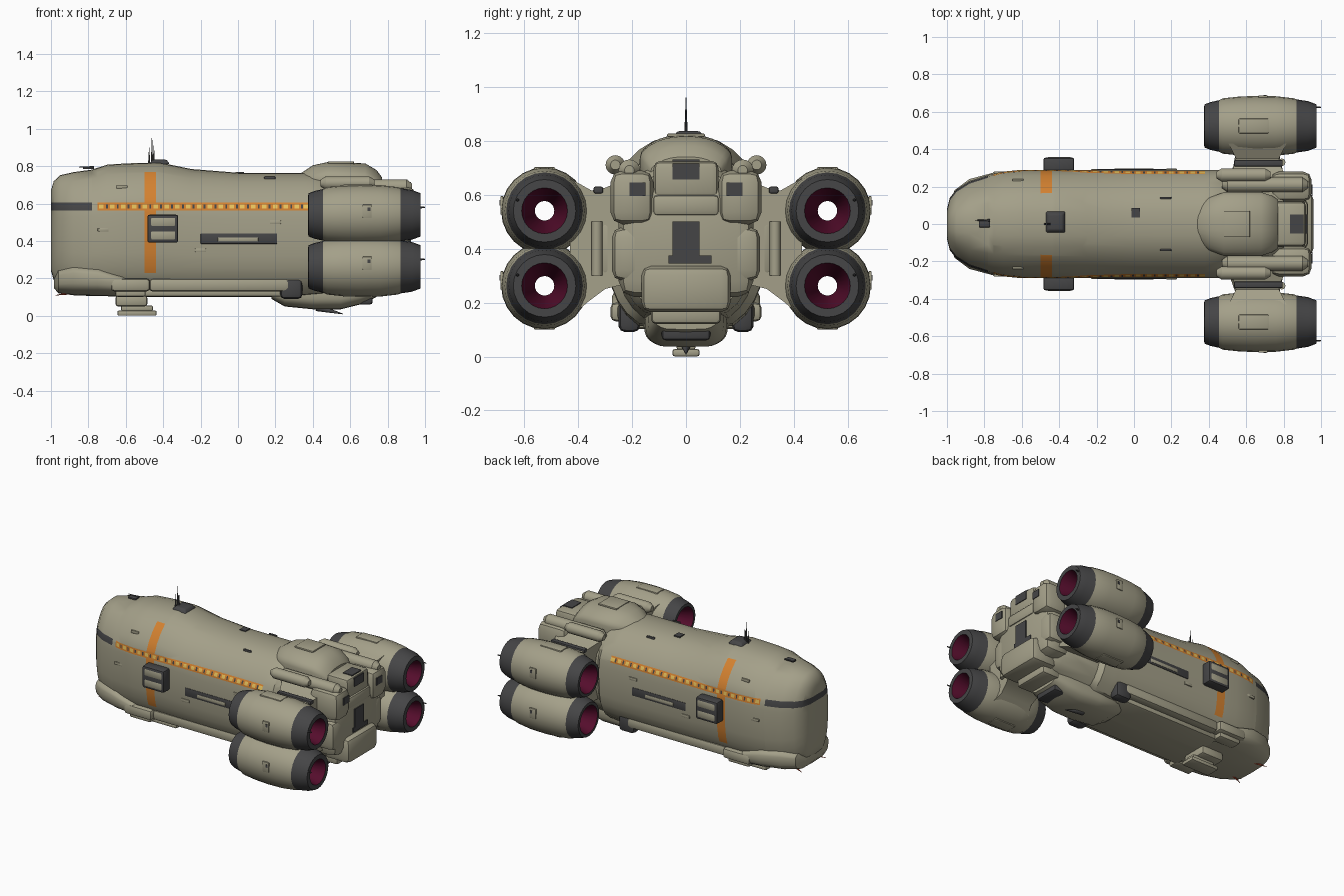
import bpy, bmesh, math
from mathutils import Vector
from mathutils.bvhtree import BVHTree

if "Cube" in bpy.data.objects:
    bpy.data.objects.remove(bpy.data.objects["Cube"])

def material(name, rgb):
    m = bpy.data.materials.new(name)
    m.use_nodes = True
    m.diffuse_color = (*rgb, 1)
    m.node_tree.nodes["Principled BSDF"].inputs["Base Color"].default_value = (*rgb, 1)
    return m

HULL = material("khaki hull", (0.37, 0.35, 0.25))
DARK = material("dark grey metal", (0.06, 0.06, 0.062))
ORANGE = material("orange paint", (0.65, 0.22, 0.03))
GLOW = material("dark magenta", (0.09, 0.004, 0.025))
LAMP = material("yellow lamp", (0.9, 0.6, 0.12))
RUST = material("rust red", (0.4, 0.05, 0.02))
parts = []

def finish(name, bm, *mats):
    bmesh.ops.recalc_face_normals(bm, faces=bm.faces)
    me = bpy.data.meshes.new(name)
    bm.to_mesh(me)
    bm.free()
    for m in mats:
        me.materials.append(m)
    ob = bpy.data.objects.new(name, me)
    bpy.context.collection.objects.link(ob)
    parts.append(ob)

def skin(bm, rings, closed=False):
    rows = [[bm.verts.new(p) for p in r] for r in rings]
    for a, b in zip(rows, rows[1:] + (rows[:1] if closed else [])):
        for i in range(len(a)):
            j = (i + 1) % len(a)
            bm.faces.new((a[i], a[j], b[j], b[i]))
    if not closed:
        bm.faces.new(rows[0])
        bm.faces.new(rows[-1][::-1])

# Half cross-section shared by all body lofts: fraction of width, fraction of height
HALF = [(0, 1), (.22, .995), (.42, .97), (.6, .925), (.76, .86), (.89, .785), (.97, .715), (1, .63),
        (1, .46), (.985, .33), (.945, .23), (.87, .15), (.76, .08), (.6, .02), (0, 0)]
RING = HALF + [(-u, v) for u, v in HALF[-2:0:-1]]

def loft(sections):
    bm = bmesh.new()
    skin(bm, [[(x, w * u, b + (t - b) * v) for u, v in RING] for x, w, b, t in sections])
    return bm

def box(name, centre, size, mat, bevel=0.0, both=False, taper=1.0):
    for s in ((-1, 1) if both else (1,)):
        bm = bmesh.new()
        bmesh.ops.create_cube(bm, size=1)
        for v in bm.verts:
            k = taper if v.co.z > 0 else 1
            v.co = (v.co.x * size[0] * k, v.co.y * size[1] * k, v.co.z * size[2])
        if bevel:
            bmesh.ops.bevel(bm, geom=bm.edges[:], offset=bevel, segments=2, profile=.5, affect='EDGES')
        bmesh.ops.translate(bm, verts=bm.verts, vec=(centre[0], s * centre[1], centre[2]))
        finish(name, bm, mat)

def rod(name, a, b, r1, r2, mat, both=False, sides=12):
    for s in ((-1, 1) if both else (1,)):
        p, q = Vector((a[0], s * a[1], a[2])), Vector((b[0], s * b[1], b[2]))
        bm = bmesh.new()
        bmesh.ops.create_cone(bm, cap_ends=True, segments=sides, radius1=r1, radius2=r2, depth=(q - p).length)
        bm.transform((q - p).to_track_quat('Z', 'Y').to_matrix().to_4x4())
        bmesh.ops.translate(bm, verts=bm.verts, vec=(p + q) / 2)
        finish(name, bm, mat)

def cut(bm, faces, co, no):
    geom = {g for f in faces for g in (f, *f.edges, *f.verts)}
    bmesh.ops.bisect_plane(bm, geom=list(geom), plane_co=co, plane_no=no)

# Main hull, sliced so that stripes, lamps and visor are painted faces
bm = loft([(-1, .08, .24, .67), (-.985, .14, .19, .72), (-.95, .185, .15, .752), (-.88, .23, .125, .768),
           (-.78, .262, .11, .782), (-.7, .28, .105, .808), (-.6, .29, .1, .815), (-.42, .29, .1, .82),
           (-.25, .29, .1, .785), (0, .29, .1, .765), (.35, .29, .1, .765), (.46, .29, .11, .76),
           (.49, .26, .13, .75), (.75, .25, .15, .73), (.8, .22, .17, .7)])
LOW, HIGH, STEP = .564, .605, .058
for x in (-.78, -.75, -.5, -.438, .38):
    cut(bm, bm.faces, (x, 0, 0), (1, 0, 0))
for z in (.23, LOW, HIGH, .77):
    cut(bm, bm.faces, (0, 0, z), (0, 0, 1))

def stripe_faces():
    return [f for f in bm.faces if LOW < f.calc_center_median().z < HIGH and -.75 < f.calc_center_median().x < .38]

for z in (.574, .596):
    cut(bm, stripe_faces(), (0, 0, z), (0, 0, 1))
for i in range(19):
    for d in (-.012, .012, .024, .034):
        cut(bm, stripe_faces(), (-.73 + i * STEP + d, 0, 0), (1, 0, 0))
stripe = set(stripe_faces())
for f in bm.faces:
    c = f.calc_center_median()
    if f in stripe:
        f.material_index = 2
        along = (c.x + .73 + .012) % STEP
        if .574 < c.z < .596 and along < .024:
            f.material_index = 3
        elif .574 < c.z < .596 and .036 < along < .046:
            f.material_index = 1
    elif LOW < c.z < HIGH and c.x < -.78:
        f.material_index = 1
    elif -.5 < c.x < -.438 and .23 < c.z < .77:
        f.material_index = 2
tree = BVHTree.FromBMesh(bm)
finish("main_hull", bm, HULL, DARK, ORANGE, LAMP)

def side_y(x, z):
    return tree.ray_cast(Vector((x, 2, z)), Vector((0, -1, 0)))[0].y

# Dorsal hump and fairing at the stern
finish("stern_hump", loft([(.34, .1, .6, .765), (.4, .14, .6, .805), (.48, .17, .6, .822), (.68, .17, .6, .815),
                           (.74, .15, .6, .78), (.77, .13, .6, .74)]), HULL)
# Chin and keel
finish("chin", loft([(-.985, .1, .15, .2), (-.96, .18, .12, .27), (-.88, .24, .11, .3), (-.75, .275, .105, .29),
                     (-.62, .275, .105, .24), (-.55, .24, .11, .2)]), HULL)
finish("stern_keel", loft([(.18, .1, .09, .16), (.25, .15, .05, .2), (.4, .155, .035, .2), (.55, .15, .035, .2),
                           (.65, .14, .06, .2), (.74, .12, .1, .2)]), HULL)
box("keel_ledge", (-.12, 0, .125), (.8, .4, .045), HULL, .015)
box("side_skirt", (-.1, .22, .165), (.75, .07, .07), HULL, .02, True)
box("keel_vent", (.6, 0, .095), (.24, .18, .07), DARK, .015)
rod("keel_fin", (.42, 0, .045), (.56, 0, .01), .02, .002, DARK)

# Landing foot and belly pods
box("foot_pad", (-.54, 0, .014), (.21, .1, .027), HULL, .008)
box("foot_ankle", (-.54, 0, .04), (.17, .07, .03), HULL, .008)
box("foot_leg", (-.57, 0, .08), (.17, .18, .06), HULL, .015)
box("belly_pod", (-.575, .235, .165), (.21, .09, .07), HULL, .02, True)
box("belly_pod_base", (-.575, .21, .122), (.16, .08, .04), HULL, .01, True)
box("belly_drum", (.285, .21, .15), (.12, .08, .12), DARK, .025, True)
rod("chin_probe", (-.88, .1, .125), (-.975, .13, .11), .01, .001, RUST, True)

# Side cargo boxes, and long side slots
box("cargo_mount", (-.402, .315, .466), (.165, .08, .15), DARK, .012, True)
for z in (.43, .502):
    box("cargo_drum", (-.4, .334, z), (.155, .046, .07), HULL, .018, True)
box("side_slot", (.005, .287, .413), (.41, .012, .058), DARK, .005, True)
box("slot_ledge", (.0, .288, .408), (.22, .016, .026), HULL, .006, True)
for x, z, mat in ((-.2, .35, HULL), (.17, .735, DARK), (-.62, .69, HULL), (-.72, .46, HULL), (.2, .5, HULL)):
    box("hull_hatch", (x, side_y(x, z), z), (.06, .012, .02), mat, .004, True)

# Roof fittings
box("mast_base", (-.42, .01, .823), (.11, .12, .024), DARK, .008, False, .7)
for x, top in ((-.46, .96), (-.475, .9), (-.45, .91)):
    rod("mast", (x, 0, .81), (x, 0, top), .007, .001, DARK, sides=6)
box("nose_sensor", (-.8, 0, .79), (.06, .035, .012), DARK, .004)
rod("nose_aerial", (-.77, .02, .795), (-.85, .02, .795), .006, .002, DARK)
box("roof_hatch", (.01, .06, .765), (.045, .05, .008), DARK)
box("hump_hatch", (.55, 0, .82), (.14, .14, .012), HULL, .004)

# Stern blocks
box("stern_collar", (.83, 0, .655), (.18, .24, .14), HULL, .025)
box("stern_window", (.921, 0, .685), (.008, .1, .06), DARK)
box("stern_roof_vent", (.87, 0, .726), (.07, .1, .008), DARK)
box("stern_core", (.82, 0, .43), (.2, .5, .42), HULL, .06)
box("stern_shoulder", (.84, .2, .59), (.22, .16, .2), HULL, .045, True)
box("stern_cheek", (.83, .2, .38), (.18, .15, .2), HULL, .04, True)
box("stern_brow", (.88, 0, .56), (.1, .25, .08), HULL, .02)
box("stern_lower_block", (.86, 0, .25), (.2, .33, .17), HULL, .035)
box("stern_chin", (.78, 0, .16), (.14, .26, .08), HULL, .02)
box("stern_port", (.922, 0, .435), (.008, .1, .13), DARK)
box("stern_port_sill", (.922, .015, .36), (.008, .16, .03), DARK)
box("shoulder_plate", (.951, .18, .62), (.006, .06, .05), DARK, 0, True)
for y, z, x0, x1, r in ((.262, .71, .47, .7, .036), (.21, .69, .5, .9, .04)):
    rod("stern_tank", (x0, y, z), (x1, y, z), r, r, HULL, True, 16)
    for xa, d in ((x0, -.03), (x1, .03)):
        rod("stern_tank_end", (xa, y, z), (xa + d, y, z), r, .018, HULL, True, 16)

# Engine nacelles: open lathed tubes, each segment with its own colour
NACELLE = [(.375, .095, 1), (.376, .115, 1), (.41, .128, 1), (.455, .138, 0), (.475, .148, 0), (.56, .157, 0),
           (.65, .161, 0), (.76, .159, 0), (.855, .148, 0), (.87, .142, 1), (.93, .133, 1), (.975, .116, 1),
           (.976, .085, 2), (.8, .036, 2), (.55, .036, 2)]
SIDES = 24
# One solid pylon outline per side carries both nacelles
PYLON = [(.22, .27), (.22, .66), (.3, .625), (.35, .615), (.43, .66), (.43, .145), (.36, .205), (.3, .25)]
for s in (-1, 1):
    for zc, up in ((.54, 1), (.262, -1)):
        yc = s * .524
        bm = bmesh.new()
        skin(bm, [[(x, yc + r * math.cos(i * math.tau / SIDES), zc + r * math.sin(i * math.tau / SIDES))
                   for i in range(SIDES)] for x, r, m in NACELLE], closed=True)
        for n, f in enumerate(bm.faces):
            f.material_index = NACELLE[n // SIDES][2]
        finish("engine_nacelle", bm, HULL, DARK, GLOW)
        box("nacelle_hatch", (.69, yc + s * .158, zc + .02), (.05, .012, .07), HULL, .005)
        box("nacelle_latch", (.7, yc + s * .164, zc + .03), (.015, .006, .02), DARK)
        box("nacelle_cap", (.64, yc, zc + up * .153), (.16, .08, .018), HULL, .006)
        rod("nacelle_spike", (.95, yc + s * .1, zc + .04), (1, yc + s * .1, zc + .04), .009, .003, DARK, sides=6)
    bm = bmesh.new()
    skin(bm, [[(.66 + e * (.11 + .5 * abs(y - .34)), s * y, z) for y, z in PYLON] for e in (-1, 1)])
    finish("engine_pylon", bm, HULL)
    box("pylon_clamp", (.665, s * .325, .617), (.26, .035, .025), DARK, .006)
box("pylon_hub", (.66, .28, .4), (.27, .07, .2), HULL, .02, True)
rod("pylon_pipe", (.79, .33, .3), (.79, .33, .5), .02, .02, HULL, True)

# Smooth shading with sharp creases kept
bpy.ops.object.select_all(action='DESELECT')
for ob in parts:
    ob.select_set(True)
bpy.context.view_layer.objects.active = parts[0]
bpy.ops.object.shade_smooth_by_angle(angle=math.radians(35))
